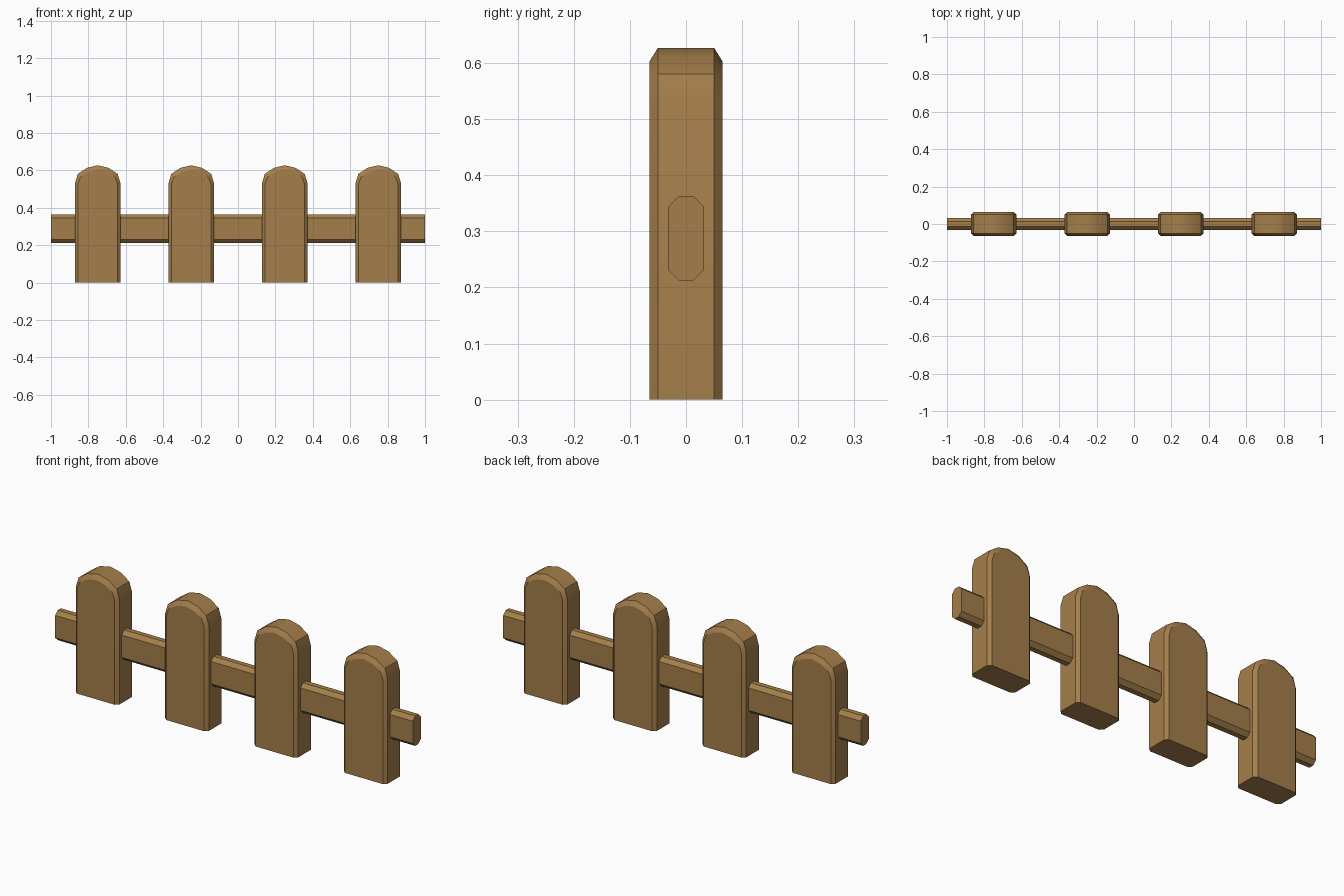
import bpy, bmesh, math

cube = bpy.data.objects.get("Cube")
if cube:
    bpy.data.objects.remove(cube, do_unlink=True)

wood = bpy.data.materials.new("brown wood")
wood.use_nodes = True
colour = (0.376, 0.212, 0.07, 1)
wood.diffuse_color = colour
wood.node_tree.nodes["Principled BSDF"].inputs["Base Color"].default_value = colour


def loft(name, sections):
    """Skin equal-length closed rings of points and cap both ends."""
    bm = bmesh.new()
    rings = [[bm.verts.new(p) for p in ring] for ring in sections]
    n = len(rings[0])
    for a, b in zip(rings, rings[1:]):
        for i in range(n):
            j = (i + 1) % n
            bm.faces.new((a[i], a[j], b[j], b[i]))
    bm.faces.new(rings[0])
    bm.faces.new(rings[-1])
    bmesh.ops.recalc_face_normals(bm, faces=bm.faces)
    mesh = bpy.data.meshes.new(name)
    bm.to_mesh(mesh)
    bm.free()
    mesh.materials.append(wood)
    obj = bpy.data.objects.new(name, mesh)
    bpy.context.collection.objects.link(obj)
    bpy.ops.object.select_all(action="DESELECT")
    obj.select_set(True)
    bpy.context.view_layer.objects.active = obj
    bpy.ops.object.shade_smooth_by_angle(angle=math.radians(30))
    return obj


def mirrored(half):
    """Complete a half outline that ends on the centre line."""
    return half + [(-x, z) for x, z in reversed(half[:-1])]


# Picket outlines: full body, and the smaller bevelled front and back faces
body = mirrored([(0.122, 0), (0.122, 0.53), (0.107, 0.58), (0.058, 0.613), (0, 0.627)])
face = mirrored([(0.106, 0), (0.106, 0.525), (0.093, 0.564), (0.05, 0.591), (0, 0.603)])
layers = [(face, -0.065), (body, -0.05), (body, 0.05), (face, 0.065)]

# Four evenly spaced pickets
for k in range(4):
    cx = -0.75 + 0.5 * k
    loft(f"picket_{k + 1}", [[(cx + x, y, z) for x, z in ring] for ring, y in layers])

# Chamfered cross rail
w, h, c, mid = 0.032, 0.0755, 0.019, 0.2875
corner = [(w, h - c), (w - c, h)]
upper = corner + [(-y, z) for y, z in reversed(corner)]
ring = upper + [(-y, -z) for y, z in upper]
loft("cross_rail", [[(x, y, mid + z) for y, z in ring] for x in (-1, 1)])
